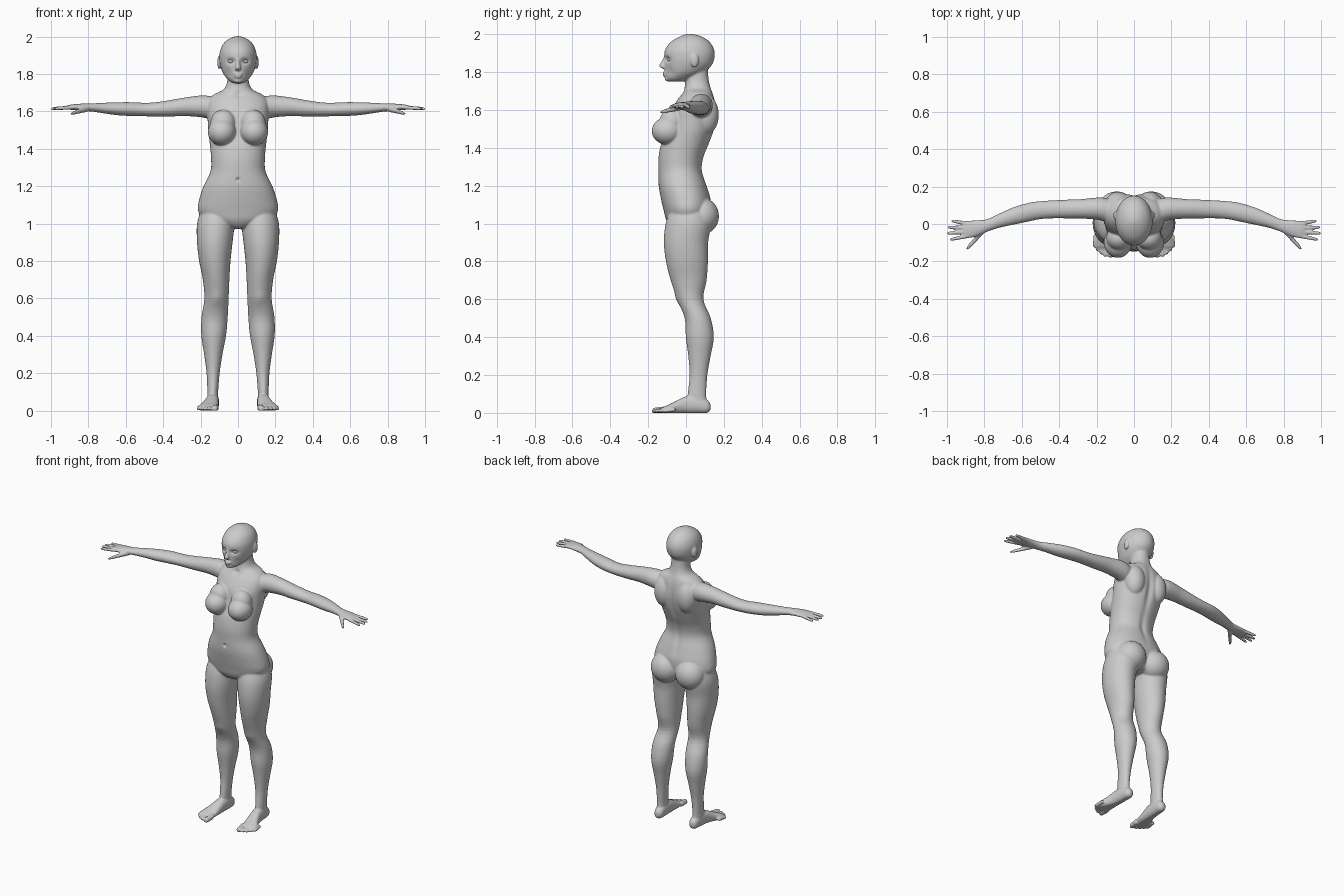
import bpy, bmesh
from math import sin, cos, pi, exp, copysign
from mathutils import Vector, Matrix

bm = bmesh.new()


def catmull(a, b, c, d, t):
    return [0.5 * (2 * q + (r - p) * t + (2 * p - 5 * q + 4 * r - s) * t * t
                   + (3 * q - p - 3 * r + s) * t ** 3) for p, q, r, s in zip(a, b, c, d)]


def loft(rows, axis="z", power=2.0, n=32, sub=4):
    """Closed tube through elliptical rings; row = (x, y, z, radius_a, radius_b)."""
    u, v = {"x": ((0, 1, 0), (0, 0, 1)), "y": ((1, 0, 0), (0, 0, 1)),
            "z": ((1, 0, 0), (0, 1, 0))}[axis]
    u, v = Vector(u), Vector(v)
    fine = []
    for i in range(len(rows) - 1):
        a, d = rows[max(i - 1, 0)], rows[min(i + 2, len(rows) - 1)]
        fine += [catmull(a, rows[i], rows[i + 1], d, k / sub) for k in range(sub)]
    fine.append(rows[-1])
    rings = []
    for x, y, z, ra, rb in fine:
        ring = []
        for k in range(n):
            c, s = cos(2 * pi * k / n), sin(2 * pi * k / n)
            c, s = (copysign(abs(w) ** (2 / power), w) for w in (c, s))
            ring.append(bm.verts.new(Vector((x, y, z)) + u * ra * c + v * rb * s))
        rings.append(ring)
    for r0, r1 in zip(rings, rings[1:]):
        for k in range(n):
            bm.faces.new((r0[k], r0[(k + 1) % n], r1[(k + 1) % n], r1[k]))
    bm.faces.new(rings[0])
    bm.faces.new(rings[-1])


def span(rows):
    """(z, half_width, y_front, y_back) to loft rows."""
    return [(0, (f + b) / 2, z, w, (b - f) / 2) for z, w, f, b in rows]


def ball(c, r):
    bmesh.ops.create_icosphere(bm, subdivisions=4, radius=1,
                               matrix=Matrix.Translation(c) @ Matrix.Diagonal((*r, 1)))


def digit(p, q, r0, r1, axis):
    """Finger or toe with a rounded tip."""
    p, q = Vector(p), Vector(q)
    rows = [(*p.lerp(q, t), r, r) for t, r in
            ((0, r0), (0.5, (r0 + r1) / 2), (0.85, r1), (0.96, r1 * 0.7), (1, r1 * 0.25))]
    loft(rows, axis, n=16)


# --- one side: arm and palm
loft([(.08, .07, 1.62, .045, .045), (.15, .076, 1.622, .062, .06), (.20, .082, 1.627, .059, .058),
      (.28, .081, 1.625, .052, .050), (.36, .080, 1.617, .050, .044), (.44, .078, 1.611, .048, .038),
      (.50, .074, 1.610, .048, .036), (.56, .064, 1.612, .050, .037), (.64, .044, 1.614, .047, .035),
      (.72, .018, 1.618, .038, .028), (.78, -.006, 1.621, .034, .022), (.82, -.018, 1.622, .039, .020),
      (.86, -.026, 1.623, .046, .017), (.90, -.030, 1.622, .046, .013), (.915, -.03, 1.621, .038, .008)], "x")
# fingers and thumb
for y0, x1, y1 in ((.003, .977, .016), (-.019, .999, -.018), (-.042, 1.002, -.05), (-.064, .987, -.084)):
    digit((.885, y0, 1.622), (x1, y1, 1.614), .0115, .009, "x")
loft([(.80, -.03, 1.615, .018, .016), (.83, -.060, 1.607, .020, .015), (.86, -.095, 1.598, .016, .012),
      (.885, -.122, 1.590, .013, .009), (.896, -.134, 1.587, .004, .003)], "x", n=16)
# leg
loft([(.110, .02, 1.08, .085, .10), (.119, .012, 1.0, .100, .120), (.124, 0, .9, .095, .117),
      (.124, .005, .8, .084, .111), (.117, .014, .7, .071, .095), (.115, .023, .6, .065, .069),
      (.125, .062, .5, .070, .069), (.130, .073, .4, .066, .074), (.132, .071, .3, .049, .059),
      (.133, .066, .2, .035, .047), (.135, .058, .1, .029, .049), (.135, .06, .05, .030, .052)])
# foot and toes
loft([(.132, .130, .032, .012, .015), (.132, .112, .034, .028, .034), (.134, .06, .044, .033, .046),
      (.138, 0, .042, .036, .045), (.147, -.05, .030, .043, .034), (.158, -.09, .020, .052, .024),
      (.162, -.12, .015, .050, .017), (.163, -.132, .013, .042, .010)], "y", 2.3)
for x, y, r in ((.125, -.180, .018), (.155, -.176, .012), (.176, -.164, .0115),
                (.195, -.147, .011), (.212, -.126, .011)):
    digit((x - .006, y + .07, .017), (x, y, .010), r, r * .9, "y")
# breast, buttock, shoulder blade, ear
ball((.086, -.098, 1.49), (.075, .083, .073))
ball((.080, -.075, 1.535), (.068, .065, .075))
ball((.093, .082, 1.04), (.098, .092, .098))
ball((.085, .105, 1.575), (.068, .068, .105))
ball((.100, .045, 1.862), (.011, .022, .036))

# --- mirror the side parts
both = bmesh.ops.duplicate(bm, geom=bm.verts[:] + bm.edges[:] + bm.faces[:])["geom"]
for v in both:
    if isinstance(v, bmesh.types.BMVert):
        v.co.x *= -1

# --- torso with neck
loft(span([(1.86, .052, .02, .115), (1.80, .055, .0, .116), (1.75, .060, -.003, .122),
           (1.715, .080, -.008, .132), (1.69, .130, -.018, .142), (1.655, .160, -.045, .152),
           (1.60, .165, -.078, .160), (1.55, .162, -.092, .160), (1.49, .158, -.105, .148),
           (1.42, .150, -.132, .122), (1.35, .144, -.145, .094), (1.28, .147, -.146, .086),
           (1.20, .184, -.144, .110), (1.13, .207, -.132, .130), (1.07, .214, -.118, .130),
           (1.02, .180, -.105, .120), (.985, .09, -.08, .10), (.972, .03, -.05, .06)]), power=2.15, n=64)
# head
loft(span([(2.002, .012, .005, .035), (1.988, .048, -.035, .085), (1.96, .080, -.08, .125),
           (1.92, .097, -.110, .148), (1.88, .100, -.115, .151), (1.84, .094, -.112, .138),
           (1.80, .078, -.112, .100), (1.772, .056, -.110, .05), (1.755, .034, -.100, .0),
           (1.75, .015, -.08, -.03)]), n=64)
# nose, lips, chin
loft([(0, -.107, 1.885, .009, .010), (0, -.114, 1.86, .010, .014), (0, -.122, 1.835, .015, .020),
      (0, -.118, 1.822, .015, .014), (0, -.112, 1.818, .008, .006)], n=16)
ball((0, -.112, 1.796), (.024, .013, .007))
ball((0, -.110, 1.784), (.020, .013, .007))
ball((0, -.096, 1.765), (.025, .017, .014))

# --- fuse into one smooth skin
bmesh.ops.recalc_face_normals(bm, faces=bm.faces[:])
me = bpy.data.meshes.new("body")
bm.to_mesh(me)
bm.free()
body = bpy.data.objects.new("body", me)
bpy.context.collection.objects.link(body)
rem = body.modifiers.new("fuse", "REMESH")
rem.mode, rem.voxel_size, rem.use_smooth_shade = "VOXEL", .005, True
smo = body.modifiers.new("soften", "SMOOTH")
smo.factor, smo.iterations = .5, 7
deps = bpy.context.evaluated_depsgraph_get()
skin = bpy.data.meshes.new_from_object(body.evaluated_get(deps))
body.modifiers.clear()
body.data = skin

# sculpted dents and bumps: centre, radii, shift along y
touches = [((.038, -.105, 1.868), (.022, .05, .014), .016),   # eye sockets
           ((.055, -.095, 1.80), (.022, .05, .025), .008),    # cheeks
           ((.0, -.145, 1.235), (.009, .04, .010), .012),     # navel
           ((.0, .16, 1.50), (.022, .06, .16), -.012),        # spine
           ((.0, .09, 1.27), (.020, .05, .10), -.008),        # lower back
           ((.115, -.05, .60), (.035, .05, .035), -.006),     # kneecaps
           ((.0, -.02, 1.69), (.016, .04, .014), .008)]       # throat
for v in skin.vertices:
    x, y, z = abs(v.co.x), v.co.y, v.co.z
    for (cx, cy, cz), (rx, ry, rz), d in touches:
        e = ((x - cx) / rx) ** 2 + ((y - cy) / ry) ** 2 + ((z - cz) / rz) ** 2
        if e < 9:
            v.co.y += d * exp(-e)
    v.co.z = max(z, 0)  # flat soles
for p in skin.polygons:
    p.use_smooth = True

# eyes
for side, s in (("left", 1), ("right", -1)):
    bpy.ops.mesh.primitive_uv_sphere_add(segments=24, ring_count=16, radius=1,
                                         location=(s * .038, -.084, 1.867))
    eye = bpy.context.object
    eye.name, eye.scale = "eye_" + side, (.016, .014, .010)
    bpy.ops.object.shade_smooth()
